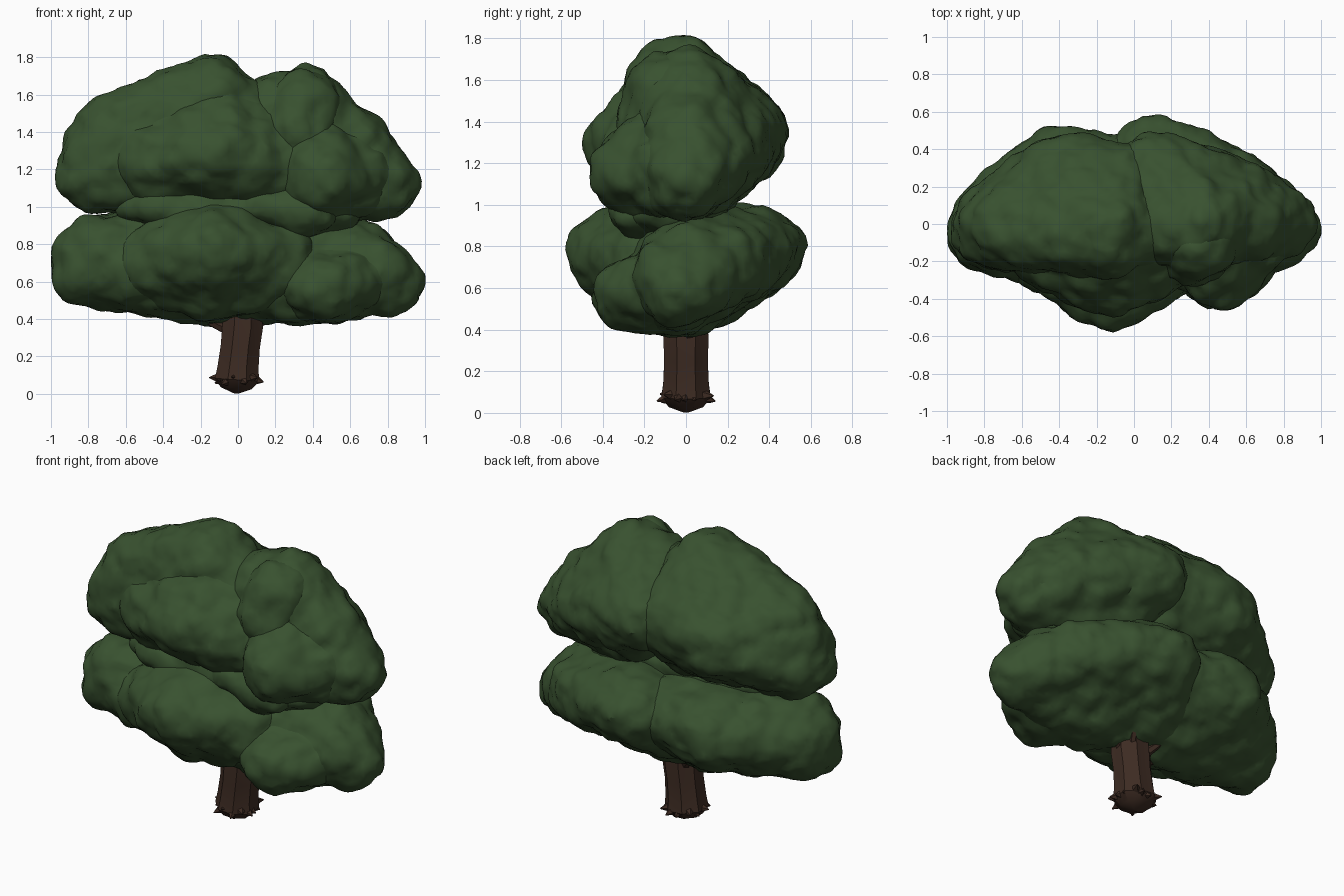
import bpy, bmesh, math, random
from mathutils import Vector, Matrix, noise

if "Cube" in bpy.data.objects:
    bpy.data.objects.remove(bpy.data.objects["Cube"])

random.seed(4)


def material(name, rgb):
    m = bpy.data.materials.new(name)
    m.diffuse_color = (*rgb, 1)
    m.use_nodes = True
    m.node_tree.nodes["Principled BSDF"].inputs["Base Color"].default_value = m.diffuse_color
    return m


LEAF = material("leaf green", (0.040, 0.083, 0.029))
BARK = material("bark brown", (0.046, 0.024, 0.016))


def add_object(name, bm, mat, angle):
    me = bpy.data.meshes.new(name)
    bm.to_mesh(me)
    bm.free()
    ob = bpy.data.objects.new(name, me)
    bpy.context.collection.objects.link(ob)
    me.materials.append(mat)
    bpy.ops.object.select_all(action='DESELECT')
    ob.select_set(True)
    bpy.context.view_layer.objects.active = ob
    bpy.ops.object.shade_smooth_by_angle(angle=math.radians(angle))
    return ob


def lobe(name, *blobs):
    """Leaf mass: hull around ellipsoids (centre, radii), evenly remeshed, made lumpy."""
    bm = bmesh.new()
    for x, y, z, rx, ry, rz in blobs:
        bmesh.ops.create_icosphere(
            bm, subdivisions=3, radius=1,
            matrix=Matrix.Translation((x, y, z)) @ Matrix.Diagonal((rx, ry, rz, 1)))
    hull = bmesh.ops.convex_hull(bm, input=bm.verts)
    inside = {v for v in hull["geom_interior"] + hull["geom_unused"]
              if isinstance(v, bmesh.types.BMVert)}
    bmesh.ops.delete(bm, geom=list(inside), context='VERTS')
    me = bpy.data.meshes.new("hull")
    bm.to_mesh(me)
    bm.free()
    tmp = bpy.data.objects.new("hull", me)
    bpy.context.collection.objects.link(tmp)
    mod = tmp.modifiers.new("even", 'REMESH')
    mod.mode, mod.voxel_size = 'VOXEL', 0.032
    dg = bpy.context.evaluated_depsgraph_get()
    bm = bmesh.new()
    bm.from_mesh(tmp.evaluated_get(dg).to_mesh())
    bpy.data.objects.remove(tmp)
    bm.normal_update()
    moved = []
    for v in bm.verts:
        chips = 0.5 - noise.voronoi(v.co * 7)[0][0]
        d = 0.020 * noise.noise(v.co * 6) + 0.010 * noise.noise(v.co * 16) + 0.035 * chips
        moved.append(v.co + v.normal * (d - 0.003))
    for v, co in zip(bm.verts, moved):
        v.co = co
    bmesh.ops.triangulate(bm, faces=bm.faces)
    return add_object(name, bm, LEAF, 32)


# Lower canopy tier
lobe("lower_left_leaves", (-.74, -.02, .71, .26, .27, .25), (-.82, -.03, .61, .18, .2, .15),
     (-.40, .31, .77, .24, .23, .22), (-.15, .02, .63, .32, .28, .26), (-.3, .05, .8, .3, .3, .22),
     (-.15, .25, .77, .26, .24, .22), (.1, 0, .74, .25, .25, .25), (-.55, -.1, .66, .25, .22, .22))
lobe("lower_right_leaves", (.80, -.03, .60, .20, .20, .18), (.62, .05, .71, .24, .25, .23),
     (.13, .34, .79, .28, .24, .21), (.5, .2, .73, .25, .23, .21), (.3, -.08, .60, .3, .25, .25),
     (.2, .05, .8, .3, .28, .22), (-.05, .05, .63, .3, .28, .24), (.70, -.07, .66, .22, .2, .2))
lobe("lower_front_leaves", (-.13, -.33, .76, .27, .24, .23), (-.12, -.15, .65, .34, .25, .26),
     (-.45, -.13, .70, .25, .24, .23), (.2, -.15, .70, .25, .24, .24), (-.12, -.15, .85, .3, .24, .2))
lobe("lower_front_right_leaves", (.47, -.27, .57, .22, .18, .18), (.40, -.1, .60, .3, .22, .24),
     (.64, -.07, .63, .24, .2, .21))

# Upper canopy tier
lobe("upper_left_leaves", (-.76, -.01, 1.18, .22, .24, .22), (-.66, -.02, 1.38, .24, .23, .23),
     (-.15, -.03, 1.55, .25, .27, .275), (-.37, .26, 1.32, .25, .23, .23),
     (-.1, 0, 1.16, .3, .28, .22), (-.08, .23, 1.35, .22, .22, .23), (.05, -.02, 1.4, .22, .27, .25))
lobe("upper_right_leaves", (.78, 0, 1.12, .20, .20, .19), (.36, 0, 1.51, .20, .25, .255),
     (.60, .02, 1.33, .22, .22, .22), (.13, .27, 1.35, .25, .23, .21),
     (.3, 0, 1.1, .25, .28, .20), (.5, .16, 1.26, .22, .22, .21),
     (.14, .02, 1.46, .22, .26, .23))
lobe("upper_front_leaves", (-.13, -.27, 1.29, .27, .22, .22), (-.12, -.12, 1.26, .34, .24, .27),
     (-.45, -.12, 1.24, .25, .23, .24), (.18, -.12, 1.23, .25, .24, .26), (-.1, -.12, 1.48, .25, .2, .2))
lobe("upper_front_right_leaves", (.45, -.27, 1.16, .21, .2, .2), (.42, -.08, 1.08, .26, .24, .22),
     (.62, -.06, 1.16, .24, .22, .22), (.42, -.1, 1.3, .24, .22, .2))
lobe("upper_front_knob", (.36, -.10, 1.54, .20, .2, .2), (.32, -.12, 1.4, .22, .22, .2))

# Leaves joining the tiers
lobe("middle_leaves", (-.3, -.05, 1.0, .38, .26, .16), (.35, -.05, .98, .33, .26, .16))
lobe("middle_front_leaves", (.35, -.19, .98, .2, .19, .15), (.15, -.14, 1.0, .2, .2, .14))


def tube(bm, path, sides, ridge=0.0):
    """Closed tube along (x, y, z, radius) points, with optional bark ridges."""
    pts = [Vector(p[:3]) for p in path]
    rot = (pts[-1] - pts[0]).to_track_quat('Z', 'Y')
    rings = []
    for c, p in zip(pts, path):
        ring = []
        for i in range(sides):
            a = math.tau * i / sides
            r = p[3] * (1 + (ridge if i % 2 else -ridge))
            ring.append(bm.verts.new(c + rot @ Vector((r * math.cos(a), r * math.sin(a), 0))))
        rings.append(ring)
    for lo, hi in zip(rings, rings[1:]):
        for i in range(sides):
            j = (i + 1) % sides
            bm.faces.new((lo[i], lo[j], hi[j], hi[i]))
    bm.faces.new(rings[0][::-1])
    bm.faces.new(rings[-1])


# Trunk, tapering to a point in the soil
bm = bmesh.new()
tube(bm, [(-.01, 0, .002, .012), (-.01, 0, .03, .085), (-.005, 0, .075, .122), (0, 0, .14, .113),
          (.012, 0, .25, .108), (.025, 0, .36, .112), (.03, 0, .6, .09)], 16, .05)
add_object("trunk", bm, BARK, 35)

# Jagged root tips around the foot
bm = bmesh.new()
for i in range(14):
    a = math.tau * i / 14 + random.uniform(-.12, .12)
    r, z = random.uniform(.125, .165), random.uniform(.04, .095)
    tube(bm, [(.06 * math.cos(a), .06 * math.sin(a), .085, .05),
              (r * math.cos(a), r * math.sin(a), z, .003)], 5)
add_object("root_tips", bm, BARK, 30)

# Short branches reaching under the leaves
bm = bmesh.new()
for x, y, z in ((-.22, -.03, .42), (.2, .03, .44), (.1, .12, .44), (-.1, .12, .43)):
    tube(bm, [(.02, 0, .31, .04), (x, y, z, .018)], 6)
add_object("branches", bm, BARK, 30)
